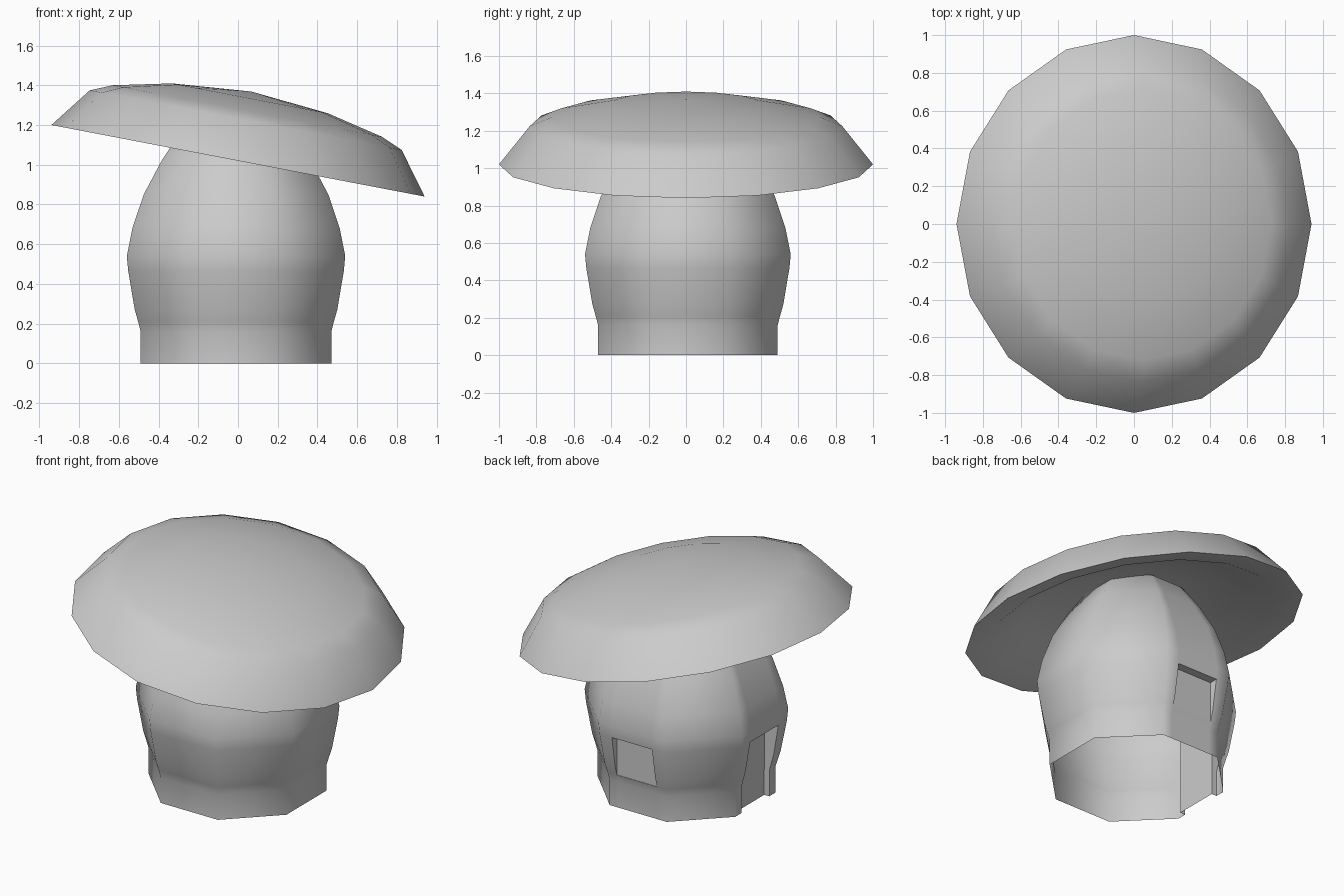
import bpy, bmesh, math
from mathutils import Matrix, Vector

if "Cube" in bpy.data.objects:
    bpy.data.objects.remove(bpy.data.objects["Cube"])

mat = bpy.data.materials.new("plain_grey")
mat.diffuse_color = (0.6, 0.6, 0.6, 1)
mat.use_nodes = True
mat.node_tree.nodes["Principled BSDF"].inputs["Base Color"].default_value = mat.diffuse_color


def finish(bm, name, angle):
    bmesh.ops.remove_doubles(bm, verts=bm.verts, dist=0.0005)
    me = bpy.data.meshes.new(name)
    bm.to_mesh(me)
    bm.free()
    ob = bpy.data.objects.new(name, me)
    bpy.context.collection.objects.link(ob)
    me.materials.append(mat)
    bpy.ops.object.select_all(action='DESELECT')
    ob.select_set(True)
    bpy.context.view_layer.objects.active = ob
    bpy.ops.object.shade_smooth_by_angle(angle=math.radians(angle))
    return ob


# Stem: eight-sided wall, open underneath; (height, distance of flat side)
stem = [(0, .48), (.16, .48), (.21, .493), (.27, .51), (.465, .543), (.54, .55),
        (.68, .522), (.85, .465), (1.02, .375), (1.18, .27), (1.25, .13)]
HALF = 0.14
# side index: (bottom, top, distance of recessed panel)
openings = {2: (.21, .465, .49), 4: (0, .465, .445)}   # back window, left door
centre = Vector((-.01, .01, 0))
bm = bmesh.new()


def quad(*pts):
    bm.faces.new([bm.verts.new(p) for p in pts])


for k in range(8):
    a = k * math.pi / 4
    n = Vector((math.cos(a), math.sin(a), 0))
    t = Vector((-math.sin(a), math.cos(a), 0))

    def P(d, s, z):
        return centre + n * d + t * s + Vector((0, 0, z))

    def columns(d):
        w = d * math.tan(math.pi / 8)
        h = min(HALF, .7 * w)
        return [-w, -h, h, w] if k in openings else [-w, w]

    lo, hi, depth = openings.get(k, (9, 9, 0))
    for (z0, d0), (z1, d1) in zip(stem, stem[1:]):
        c0, c1 = columns(d0), columns(d1)
        inside = z0 >= lo and z1 <= hi
        for i in range(len(c0) - 1):
            if inside and i == 1:
                # recessed panel and its two jambs
                l0, r0, l1, r1 = c0[1], c0[2], c1[1], c1[2]
                quad(P(depth, l0, z0), P(depth, r0, z0), P(depth, r1, z1), P(depth, l1, z1))
                quad(P(d0, l0, z0), P(depth, l0, z0), P(depth, l1, z1), P(d1, l1, z1))
                quad(P(depth, r0, z0), P(d0, r0, z0), P(d1, r1, z1), P(depth, r1, z1))
                if z1 == hi:        # lintel
                    quad(P(depth, l1, z1), P(depth, r1, z1), P(d1, r1, z1), P(d1, l1, z1))
                if z0 == lo and lo > 0:     # sill
                    quad(P(d0, l0, z0), P(d0, r0, z0), P(depth, r0, z0), P(depth, l0, z0))
            else:
                quad(P(d0, c0[i], z0), P(d0, c0[i + 1], z0),
                     P(d1, c1[i + 1], z1), P(d1, c1[i], z1))
    # closing wedge at the top of the stem
    z, d = stem[-1]
    c = columns(d)
    for s0, s1 in zip(c, c[1:]):
        quad(P(d, s0, z), P(d, s1, z), centre + Vector((0, 0, 1.27)))
finish(bm, "stem", 60)

# Cap: sixteen-sided tilted dome with a hollow underside (radius, height)
cap = [(0, .355), (.40, .32), (.69, .255), (.80, .208), (.957, 0),
       (.80, .025), (.62, .12), (.32, .18), (0, .2)]
bm = bmesh.new()
N = 16
for (r0, h0), (r1, h1) in zip(cap, cap[1:]):
    for i in range(N):
        def Q(r, h, j):
            b = j * 2 * math.pi / N
            return Vector((r * math.cos(b), r * 1.045 * math.sin(b), h))
        pts = [Q(r0, h0, i), Q(r1, h1, i), Q(r1, h1, i + 1), Q(r0, h0, i + 1)]
        if r0 == 0:
            pts.pop()
        elif r1 == 0:
            pts.pop(2)
        quad(*pts)
tilt = Matrix.Translation((0, 0, 1.02)) @ Matrix.Rotation(math.radians(10.85), 4, 'Y')
bmesh.ops.transform(bm, matrix=tilt, verts=bm.verts)
finish(bm, "cap", 60)
